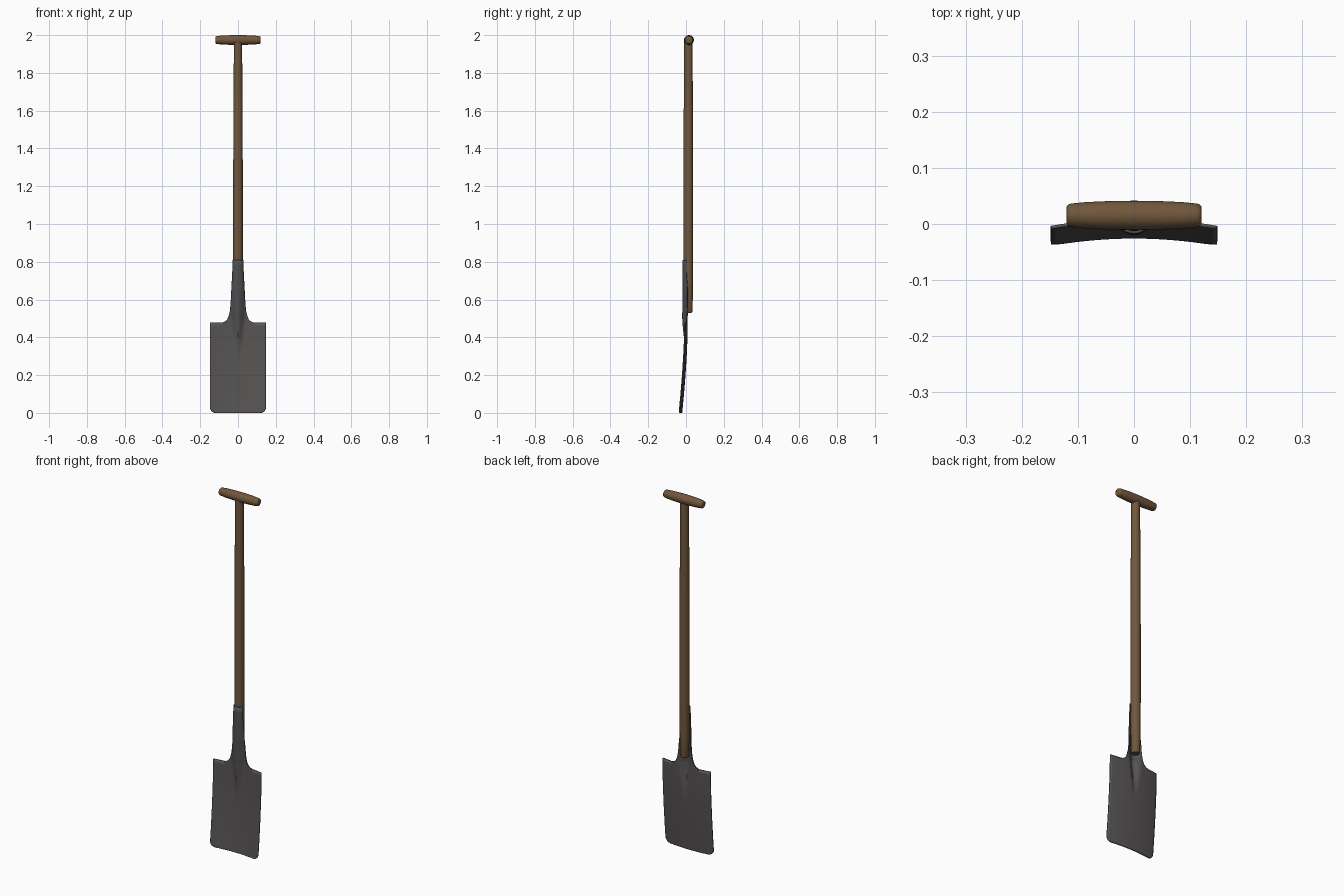
import bpy, bmesh, math

if "Cube" in bpy.data.objects:
    bpy.data.objects.remove(bpy.data.objects["Cube"])


def material(name, rgb):
    m = bpy.data.materials.new(name)
    m.diffuse_color = (*rgb, 1)
    m.use_nodes = True
    m.node_tree.nodes["Principled BSDF"].inputs["Base Color"].default_value = m.diffuse_color
    return m


WOOD = material("brown wood", (0.165, 0.095, 0.045))
STEEL = material("grey steel", (0.095, 0.088, 0.087))
DARK = material("dark steel", (0.078, 0.077, 0.080))
CY = 0.0125  # depth of the shaft axis


def lerp(points, t):
    """Piecewise linear lookup with smooth ends."""
    if t <= points[0][0]:
        return points[0][1]
    for (a, va), (b, vb) in zip(points, points[1:]):
        if t <= b:
            return va + (vb - va) * (t - a) / (b - a)
    return points[-1][1]


def finish(name, bm, mats, angle=40):
    bmesh.ops.recalc_face_normals(bm, faces=bm.faces)
    me = bpy.data.meshes.new(name)
    bm.to_mesh(me)
    bm.free()
    ob = bpy.data.objects.new(name, me)
    bpy.context.collection.objects.link(ob)
    for m in mats:
        me.materials.append(m)
    bpy.ops.object.select_all(action='DESELECT')
    ob.select_set(True)
    bpy.context.view_layer.objects.active = ob
    bpy.ops.object.shade_smooth_by_angle(angle=math.radians(angle))
    return ob


def turned(name, profile, place, sides=32):
    """Lathe (position, radius) pairs; place maps (a, b, along) to xyz."""
    bm = bmesh.new()
    rings = [[bm.verts.new(place(r * math.cos(2 * math.pi * i / sides),
                                 r * math.sin(2 * math.pi * i / sides), p))
              for i in range(sides)] for p, r in profile]
    for lo, hi in zip(rings, rings[1:]):
        for i in range(sides):
            j = (i + 1) % sides
            bm.faces.new((lo[i], lo[j], hi[j], hi[i]))
    bm.faces.new(rings[0])
    bm.faces.new(rings[-1])
    return finish(name, bm, [WOOD])


# Wooden shaft, slightly thicker in the middle
turned("shaft", [(0.53, 0.017), (0.533, 0.020), (0.54, 0.022), (0.65, 0.0245), (0.85, 0.0255),
                 (1.2, 0.0255), (1.6, 0.0245), (1.85, 0.0225), (1.965, 0.022)],
       lambda a, b, p: (a, CY + b, p))

# Barrel shaped cross grip
half = [(0.0, 0.0260), (0.03, 0.0257), (0.06, 0.0248), (0.085, 0.0235), (0.105, 0.0218),
        (0.114, 0.0205), (0.118, 0.0185), (0.120, 0.015)]
turned("grip", [(-p, r) for p, r in reversed(half[1:])] + half,
       lambda a, b, p: (p, 0.0155 + a, 1.974 + b))

# Pressed steel blade running up into an open socket
W, TOP, RC = 0.148, 0.478, 0.03
neck = [(TOP, 0.085), (0.481, 0.075), (0.486, 0.066), (0.495, 0.057), (0.51, 0.050),
        (0.54, 0.043), (0.60, 0.037), (0.68, 0.031), (0.75, 0.0275), (0.81, 0.025)]
centre = [(0, -0.023), (0.1, -0.0135), (0.2, -0.0055), (0.3, 0.001), (0.36, 0.004),
          (0.44, 0.006), (0.55, 0.008), (0.81, 0.010)]


def depth(x, z):
    k = min(1, max(0, (z - 0.27) / 0.25))
    k = k * k * (3 - 2 * k)                       # the ridge fades into the blade
    r = 0.012 + 0.028 * k if z < 0.52 else lerp([(0.52, 0.040), (0.68, 0.031), (0.81, 0.0262)], z)
    t = min(1, abs(x) / r)
    soft = 0.5 + 0.5 * math.cos(math.pi * t)
    arc = math.sqrt(max(0, 1 - t * t))
    s = min(1, max(0, (z - 0.48) / 0.2))
    return lerp(centre, z) - 0.013 * (x / W) ** 2 - 0.0245 * k * (soft * (1 - s) + arc * s)


bm = bmesh.new()
zs = [RC * (1 - math.cos(math.pi / 2 * i / 6)) for i in range(7)]
zs += [RC + (TOP - RC) * i / 24 for i in range(1, 25)]
zs += [0.481, 0.486, 0.495, 0.51, 0.525, 0.54, 0.57, 0.60, 0.64, 0.68, 0.72, 0.75, 0.78, 0.81]
N, M = 28, 6
rows = []
for z in zs:
    wi = lerp(neck, z)
    xs = [wi * math.sin(math.pi * (i / N - 0.5)) for i in range(N + 1)]
    if z <= TOP:
        d = max(0, RC - z)
        w = W - RC + math.sqrt(RC * RC - d * d)
        side = [wi + (w - wi) * i / M for i in range(1, M + 1)]
        xs = [-x for x in reversed(side)] + xs + side
    rows.append([bm.verts.new((x, depth(x, z), z)) for x in xs])
for lo, hi in zip(rows, rows[1:]):
    o = (len(lo) - len(hi)) // 2                  # skip the shoulders above the blade
    for i in range(len(hi) - 1):
        f = bm.faces.new((lo[i + o], lo[i + o + 1], hi[i + 1], hi[i]))
        f.material_index = 1 if f.calc_center_median().z > 0.5 else 0
blade = finish("blade_and_socket", bm, [STEEL, DARK])
sol = blade.modifiers.new("thickness", 'SOLIDIFY')
sol.thickness = 0.006
sol.offset = 0
blade.modifiers.move(len(blade.modifiers) - 1, 0)
